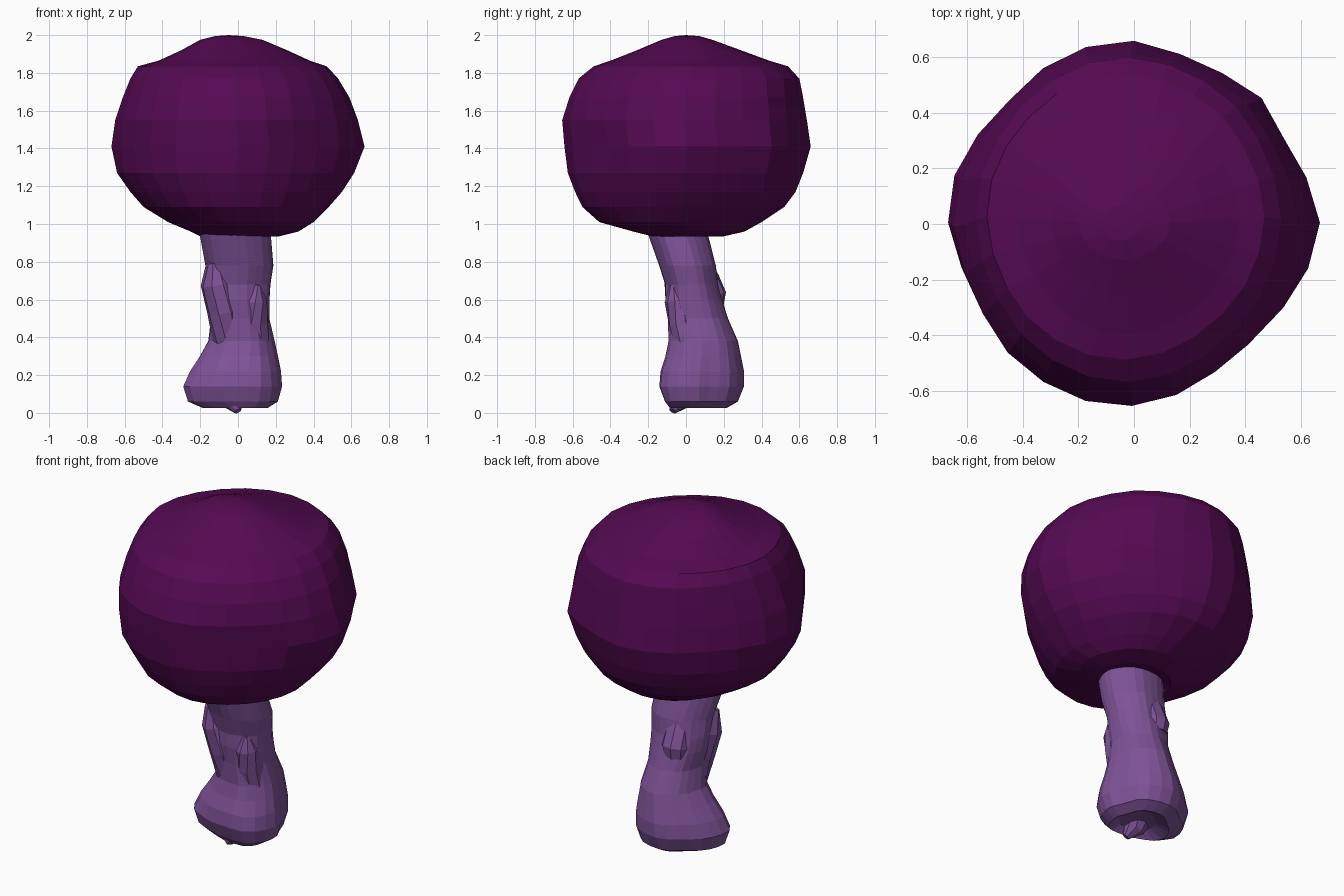
import bpy
import bmesh
from math import sin, cos, tau, radians
from mathutils import Vector

default_cube = bpy.data.objects.get("Cube")
if default_cube:
    bpy.data.objects.remove(default_cube, do_unlink=True)


def make_material(name, colour):
    material = bpy.data.materials.new(name)
    material.use_nodes = True
    material.diffuse_color = colour
    shader = material.node_tree.nodes["Principled BSDF"]
    shader.inputs["Base Color"].default_value = colour
    shader.inputs["Roughness"].default_value = 0.9
    return material


cap_purple = make_material("deep_purple", (0.09, 0.003, 0.086, 1))
stem_lilac = make_material("dusty_lilac", (0.21, 0.085, 0.31, 1))


def loft(name, rings, material, start, end):
    """Skin a stack of point rings in flat faces, closing each end with a fan."""
    builder = bmesh.new()
    loops = [[builder.verts.new(point) for point in ring] for ring in rings]
    count = len(loops[0])
    for lower, upper in zip(loops, loops[1:]):
        for i in range(count):
            j = (i + 1) % count
            builder.faces.new((lower[i], lower[j], upper[j], upper[i]))
    for tip, loop in ((start, loops[0]), (end, loops[-1])):
        centre = builder.verts.new(tip)
        for i in range(count):
            builder.faces.new((centre, loop[i], loop[(i + 1) % count]))
    bmesh.ops.recalc_face_normals(builder, faces=builder.faces)
    mesh = bpy.data.meshes.new(name)
    builder.to_mesh(mesh)
    builder.free()
    mesh.materials.append(material)
    part = bpy.data.objects.new(name, mesh)
    bpy.context.collection.objects.link(part)


def oval(extent, count, shape):
    """Ring filling x and y extents, with its radius varied by angle."""
    z, left, right, front, back = extent
    ring = []
    for i in range(count):
        angle = tau * i / count
        radius = shape(angle, z)
        x, y = cos(angle) * radius, sin(angle) * radius
        centre_x, centre_y = (left + right) / 2, (front + back) / 2
        ring.append((centre_x + x * (right - left) / 2,
                     centre_y + y * (back - front) / 2, z))
    return ring


# Cap: lumpy outline at mid height, rounder above and below
outline = [100, 96, 93, 97, 95, 96, 100, 100, 98, 95, 97, 100,
           100, 96, 95, 98, 99, 100, 99, 95, 90, 89, 93, 97]


def cap_shape(angle, z):
    lump = outline[round(angle / tau * len(outline)) % len(outline)] / 100
    roundness = min(1, abs(z - 1.41) / 0.35)
    return lump + (1 - lump) * roundness * 0.75


cap_profile = [
    (0.97, -0.15, 0.12, -0.15, 0.08),
    (0.935, -0.2, 0.22, -0.18, 0.2),
    (0.96, -0.25, 0.32, -0.28, 0.31),
    (1.01, -0.37, 0.4, -0.46, 0.4),
    (1.09, -0.5, 0.48, -0.55, 0.52),
    (1.17, -0.57, 0.55, -0.59, 0.58),
    (1.27, -0.64, 0.615, -0.63, 0.62),
    (1.41, -0.67, 0.67, -0.65, 0.66),
    (1.55, -0.65, 0.635, -0.66, 0.64),
    (1.67, -0.61, 0.59, -0.62, 0.62),
    (1.77, -0.57, 0.53, -0.57, 0.6),
    (1.835, -0.53, 0.47, -0.49, 0.54),
    (1.865, -0.42, 0.38, -0.4, 0.44),
    (1.92, -0.3, 0.26, -0.26, 0.29),
    (1.975, -0.2, 0.13, -0.13, 0.14),
    (1.995, -0.12, 0.03, -0.06, 0.07)]
loft("mushroom_cap",
     [oval(extent, len(outline), cap_shape) for extent in cap_profile],
     cap_purple, start=(0, -0.04, 0.98), end=(-0.05, 0, 2))


# Stem: leans forward going up and swells into a three-lobed foot
def stem_shape(angle, z):
    lobes = 0.1 * max(0, 1 - z / 0.6)
    wrinkle = 0.02 * cos(7 * angle + 5 * z)
    return 1 - lobes / 2 + lobes * cos(3 * (angle - radians(75))) + wrinkle


stem_profile = [
    (0.06, -0.1, 0.1, -0.06, 0.14),
    (0.025, -0.18, 0.17, -0.1, 0.21),
    (0.06, -0.26, 0.23, -0.13, 0.27),
    (0.14, -0.285, 0.25, -0.16, 0.3),
    (0.22, -0.25, 0.24, -0.15, 0.3),
    (0.3, -0.2, 0.22, -0.12, 0.285),
    (0.38, -0.155, 0.2, -0.1, 0.27),
    (0.5, -0.14, 0.17, -0.1, 0.22),
    (0.6, -0.16, 0.17, -0.11, 0.19),
    (0.68, -0.17, 0.175, -0.11, 0.17),
    (0.78, -0.17, 0.19, -0.14, 0.16),
    (0.98, -0.21, 0.17, -0.21, 0.11)]
loft("stem", [oval(extent, 24, stem_shape) for extent in stem_profile],
     stem_lilac, start=(0, 0.05, 0.07), end=(0, -0.04, 0.98))


# Broad gnarled ridges and knots, mostly sunk into the stem
def ridge(name, points, radii):
    path = [Vector(point) for point in points]
    rings = []
    for i, (point, radius) in enumerate(zip(path, radii)):
        ahead = path[min(i + 1, len(path) - 1)] - path[max(i - 1, 0)]
        turn = ahead.to_track_quat("Z", "Y")
        rings.append([point + turn @ Vector((cos(tau * k / 9) * radius,
                                             sin(tau * k / 9) * radius, 0))
                      for k in range(9)])
    loft(name, rings, stem_lilac, start=path[0], end=path[-1])


ridge("front_right_ridge",
      [(-0.13, -0.06, 0.8), (-0.11, -0.03, 0.69), (-0.07, -0.01, 0.54),
       (-0.05, 0.02, 0.36)], [0.04, 0.09, 0.095, 0.08])
ridge("front_left_ridge",
      [(0.1, -0.07, 0.68), (0.09, -0.05, 0.6), (0.09, -0.02, 0.48),
       (0.1, 0.03, 0.3)], [0.02, 0.065, 0.075, 0.08])
ridge("back_knot",
      [(-0.03, 0.05, 0.82), (-0.03, 0.1, 0.7), (-0.03, 0.13, 0.62),
       (-0.03, 0.13, 0.57)], [0.07, 0.08, 0.085, 0.07])
ridge("foot_root",
      [(-0.04, 0.0, 0.14), (-0.03, -0.04, 0.06), (0.0, -0.07, 0.01)],
      [0.09, 0.06, 0.02])
